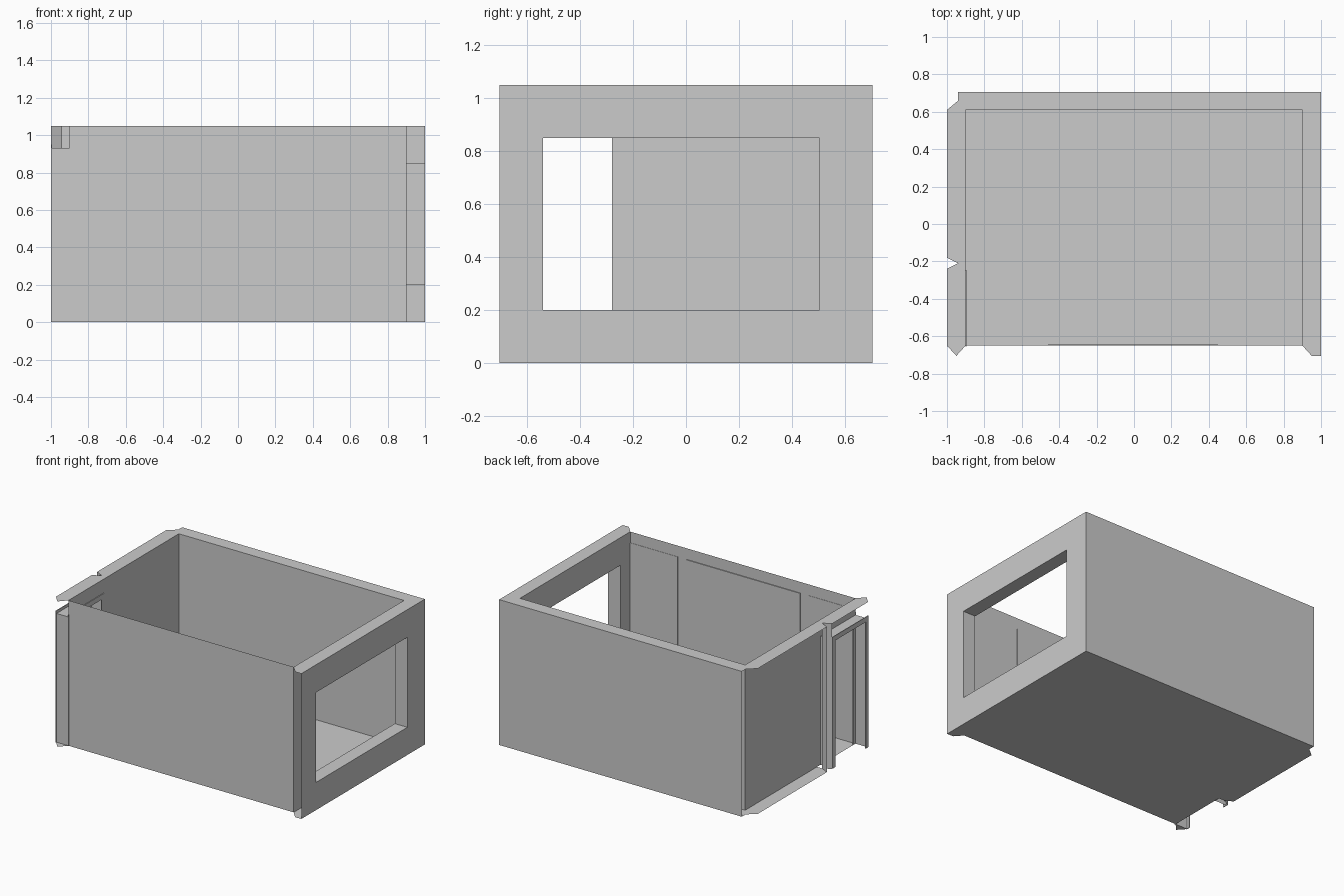
import bpy
import bmesh

if "Cube" in bpy.data.objects:
    bpy.data.objects.remove(bpy.data.objects["Cube"], do_unlink=True)

# One plain material for the whole shell
GREY = (0.6, 0.6, 0.6, 1)
plaster = bpy.data.materials.new("plain_grey")
plaster.use_nodes = True
plaster.diffuse_color = GREY
plaster.node_tree.nodes["Principled BSDF"].inputs["Base Color"].default_value = GREY

# Main dimensions
H = 1.05
OUT_X, IN_X = 1.0, 0.9
BACK, BACK_IN = 0.705, 0.61
FRONT, FRONT_IN = -0.705, -0.65
DOOR_Y, DOOR_Z = -0.25, 0.93
WINDOW = (-0.54, 0.2, 0.505, 0.85)


def build(name, polygons):
    """Object made of flat sheets, each given as a list of corners."""
    bm = bmesh.new()
    for corners in polygons:
        bm.faces.new([bm.verts.new(c) for c in corners])
    bmesh.ops.remove_doubles(bm, verts=bm.verts, dist=0.0005)
    mesh = bpy.data.meshes.new(name)
    bm.to_mesh(mesh)
    bm.free()
    mesh.materials.append(plaster)
    obj = bpy.data.objects.new(name, mesh)
    bpy.context.collection.objects.link(obj)
    return obj


def flat(outline, z):
    return [(x, y, z) for x, y in outline]


def upright(a, b, z0=0, z1=H):
    return [(*a, z0), (*b, z0), (*b, z1), (*a, z1)]


def framed(x, outer, inner):
    """Four sheets at constant x between two (y0, z0, y1, z1) rectangles."""
    def ring(r):
        return [(x, r[0], r[1]), (x, r[2], r[1]), (x, r[2], r[3]), (x, r[0], r[3])]
    o, i = ring(outer), ring(inner)
    return [[o[k], o[(k + 1) % 4], i[(k + 1) % 4], i[k]] for k in range(4)]


def box(name, low, high):
    bm = bmesh.new()
    bmesh.ops.create_cube(bm, size=1)
    for v in bm.verts:
        v.co = [h if c > 0 else l for c, l, h in zip(v.co, low, high)]
    mesh = bpy.data.meshes.new(name)
    bm.to_mesh(mesh)
    bm.free()
    mesh.materials.append(plaster)
    bpy.context.collection.objects.link(bpy.data.objects.new(name, mesh))


# Plan outlines of the wall tops, with mitred and notched ends
notch = (-0.94, -0.21)
right_strip = [(IN_X, BACK_IN), (OUT_X, BACK_IN), (OUT_X, FRONT), (0.95, FRONT), (IN_X, FRONT_IN)]
back_strip = [(-OUT_X, BACK_IN), (-0.94, 0.66), (-0.94, BACK), (OUT_X, BACK),
              (OUT_X, BACK_IN), (-IN_X, BACK_IN)]
left_strip = [(-IN_X, BACK_IN), (-OUT_X, BACK_IN), (-OUT_X, -0.18), notch, (-IN_X, -0.21)]
door_strip = [(-IN_X, -0.21), notch, (-OUT_X, -0.24), (-OUT_X, FRONT_IN),
              (-0.95, FRONT), (-IN_X, FRONT_IN)]
post_tip = door_strip[3:]
room = [(-IN_X, FRONT_IN), (IN_X, FRONT_IN), (IN_X, BACK_IN), (-IN_X, BACK_IN)]

build("wall_top", [flat(s, H) for s in (right_strip, back_strip, left_strip, door_strip)])
build("floor", [flat(s, 0) for s in (right_strip, back_strip, left_strip, post_tip, room)])

# Front and back walls
build("front_wall", [upright((-IN_X, FRONT_IN), (IN_X, FRONT_IN))])
build("back_wall", [upright((-0.94, BACK), (OUT_X, BACK)),
                    upright((-IN_X, BACK_IN), (IN_X, BACK_IN))])

# Window wall: two skins and the reveal between them
y0, z0, y1, z1 = WINDOW
reveal = [(y0, z0), (y1, z0), (y1, z1), (y0, z1)]
skins = framed(OUT_X, (FRONT, 0, BACK, H), WINDOW) + framed(IN_X, (FRONT_IN, 0, BACK_IN, H), WINDOW)
sides = []
for k in range(4):
    a, b = reveal[k], reveal[(k + 1) % 4]
    sides.append([(OUT_X, *a), (OUT_X, *b), (IN_X, *b), (IN_X, *a)])
build("window_wall", skins + sides)

# Door wall: inner skin, part above the door, and the notched end
build("door_wall", [
    upright((-IN_X, BACK_IN), (-IN_X, DOOR_Y)),
    upright((-IN_X, DOOR_Y), (-IN_X, FRONT_IN), DOOR_Z, H),
    upright((-OUT_X, -0.18), notch),
    upright(notch, (-OUT_X, -0.24)),
])

# Door reveal: two jambs and the soffit
build("door_reveal", [
    upright((-IN_X, DOOR_Y), (-OUT_X, DOOR_Y), 0, DOOR_Z),
    upright((-IN_X, FRONT_IN), (-OUT_X, FRONT_IN), 0, DOOR_Z),
    flat([(-OUT_X, FRONT_IN), (-IN_X, FRONT_IN), (-IN_X, DOOR_Y), (-OUT_X, DOOR_Y)], DOOR_Z),
])

# Thin trim around the door, outside and inside
for side, x in (("outer", -OUT_X), ("inner", -IN_X)):
    box(side + "_trim_front", (x, -0.655, 0), (x + 0.005, -0.625, 0.95))
    box(side + "_trim_back", (x, -0.28, 0), (x + 0.005, -0.245, 0.95))
    box(side + "_trim_top", (x, -0.625, 0.915), (x + 0.005, -0.28, 0.95))

# Shallow panels on the inside of the front wall
box("centre_panel", (-0.46, FRONT_IN, 0), (0.45, FRONT_IN + 0.006, 0.97))
for side, s in (("left", 1), ("right", -1)):
    a, b = sorted((s * 0.52, s * 0.9))
    box(side + "_panel", (a, FRONT_IN, 0), (b, FRONT_IN + 0.002, 0.97))
